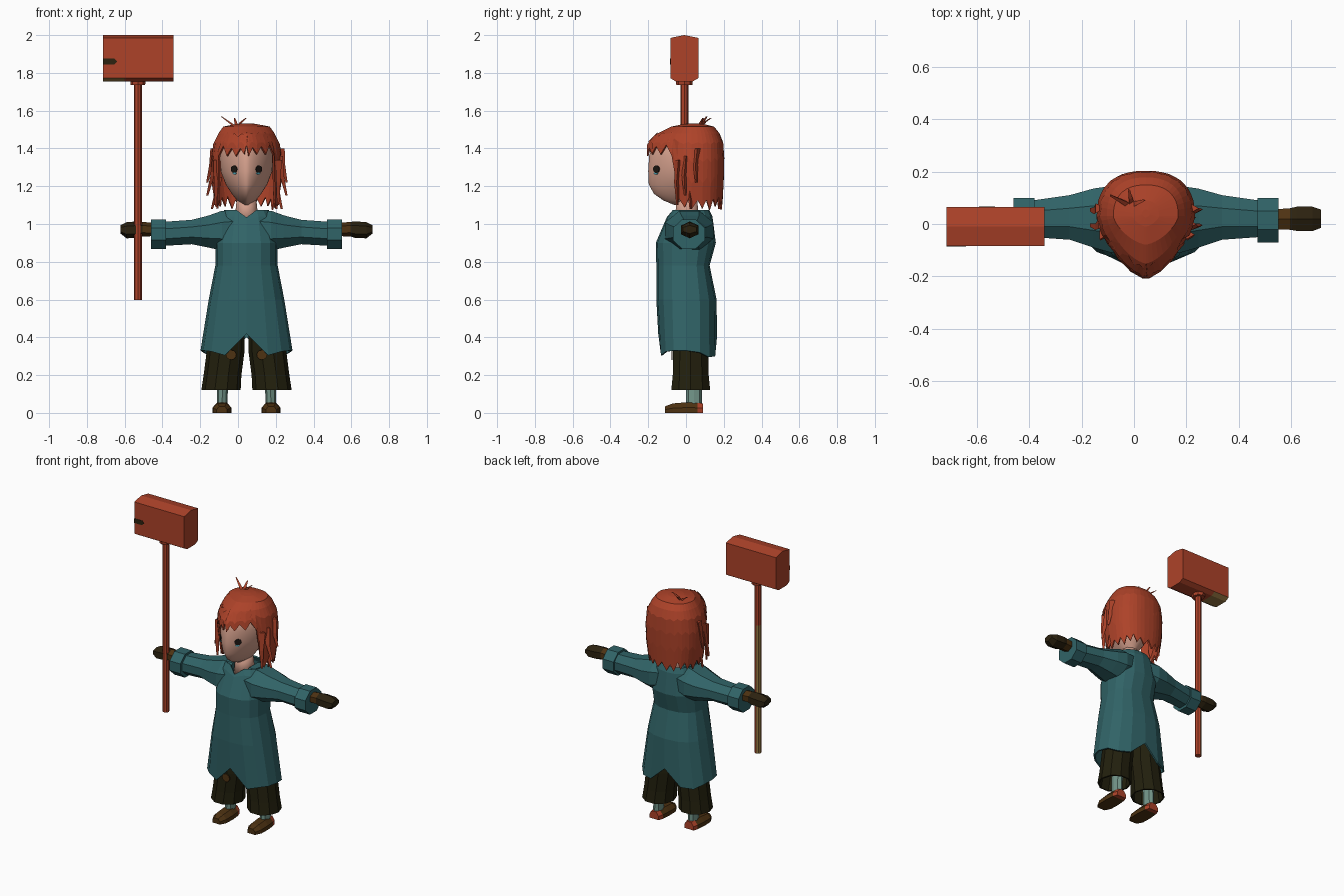
import bpy, bmesh, math, random
from mathutils import Vector

if "Cube" in bpy.data.objects:
    bpy.data.objects.remove(bpy.data.objects["Cube"])
random.seed(4)
CX = 0.045  # figure's own centre line
pi = math.pi


def mat(name, r, g, b):
    m = bpy.data.materials.new(name)
    m.diffuse_color = (r, g, b, 1)
    m.use_nodes = True
    m.node_tree.nodes["Principled BSDF"].inputs["Base Color"].default_value = m.diffuse_color
    return m


RED = mat("rust red", .42, .055, .022)
TEAL = mat("coat teal", .030, .125, .135)
OLIVE = mat("dark olive", .016, .014, .004)
BROWN = mat("leather brown", .075, .032, .006)
DARK = mat("dark brown", .025, .016, .005)
SKIN = mat("skin", .68, .36, .27)
SOCK = mat("sock green", .17, .30, .25)
BLACK = mat("eye black", .012, .008, .006)
CYAN = mat("eye cyan", .08, .40, .50)
TAN = mat("wood tan", .32, .19, .055)


def loft(name, rings, mats, caps=True, smooth=False, rule=None, thick=0):
    """Skin a list of equal-length closed rings; rule(centre, normal) picks the material."""
    bm = bmesh.new()
    vs = [[bm.verts.new(p) for p in r] for r in rings]
    n = len(rings[0])
    for a, b in zip(vs, vs[1:]):
        for i in range(n):
            bm.faces.new((a[i], a[(i + 1) % n], b[(i + 1) % n], b[i]))
    if caps:
        bm.faces.new(vs[0])
        bm.faces.new(vs[-1])
    bmesh.ops.recalc_face_normals(bm, faces=bm.faces)
    bm.normal_update()
    for f in bm.faces:
        f.smooth = smooth
        if rule:
            f.material_index = rule(f.calc_center_median(), f.normal)
    me = bpy.data.meshes.new(name)
    bm.to_mesh(me)
    bm.free()
    ob = bpy.data.objects.new(name, me)
    bpy.context.collection.objects.link(ob)
    for m in mats:
        me.materials.append(m)
    if thick:
        s = ob.modifiers.new("thickness", 'SOLIDIFY')
        s.thickness, s.offset = thick, -1
    return ob


def spow(v, e):
    return math.copysign(abs(v) ** e, v)


def oval(t, hw, yf, yb, mid=0, nf=2, nb=2):
    """Point on an oval with its own front and back depth and squareness."""
    c, s = math.cos(t), math.sin(t)
    e = 2 / (nf if s < 0 else nb)
    return CX + hw * spow(c, e), mid + spow(s, e) * (mid - yf if s < 0 else yb - mid)


def blend(table, z):
    """Interpolate rows (z, a, b, c) listed from top to bottom."""
    for p, q in zip(table, table[1:]):
        if z >= q[0]:
            k = (p[0] - z) / (p[0] - q[0])
            return [u + (v - u) * k for u, v in zip(p[1:], q[1:])]
    return list(table[-1][1:])


def ring_x(x, z0, z1, y0, y1, n=8):
    """Ring across the x axis filling the given z and y range."""
    k = math.cos(pi / n)
    ang = [2 * pi * (i + .5) / n for i in range(n)]
    return [(x, (y0 + y1) / 2 + math.cos(a) / k * (y1 - y0) / 2,
             (z0 + z1) / 2 + math.sin(a) / k * (z1 - z0) / 2) for a in ang]


def ring_z(x, y, z, rx, ry, n=8):
    return [(x + rx * math.cos(2 * pi * i / n), y + ry * math.sin(2 * pi * i / n), z) for i in range(n)]


def strand(name, pts, r):
    """Thin three-sided lock of hair ending in a point."""
    rings = [ring_z(*p, r * (1 - i / len(pts)), r * (1 - i / len(pts)), 3) for i, p in enumerate(pts)]
    loft(name, rings, [RED])


def plate(name, centre, normal, rx, rz, m, thick=.006):
    """Thin disc facing a horizontal normal."""
    nrm = Vector(normal).normalized()
    side = nrm.cross(Vector((0, 0, 1)))
    c = Vector(centre)
    ring = [side * (rx * math.cos(i * pi / 6)) + Vector((0, 0, rz * math.sin(i * pi / 6))) for i in range(12)]
    loft(name, [[c + p - nrm * thick / 2 for p in ring], [c + p + nrm * thick / 2 for p in ring]], [m])


# head and neck
HEAD = [(1.49, .06, -.08, .10), (1.44, .125, -.17, .15), (1.36, .14, -.195, .15), (1.28, .137, -.20, .14),
        (1.21, .11, -.197, .12), (1.16, .078, -.17, .09), (1.125, .05, -.12, .06), (1.10, .02, -.06, .05)]
loft("head", [[(*oval(2 * pi * i / 32, a, f, b, 0, 1.55), z) for i in range(32)] for z, a, f, b in HEAD],
     [SKIN], smooth=True)
loft("neck", [ring_z(CX, .005, 1.15, .05, .055, 10), ring_z(CX, .005, 1.0, .065, .07, 10)], [SKIN], smooth=True)

# eyes
for s in (-1, 1):
    ct = (.065 / .137) ** .775
    t = -math.acos(ct)
    x, y = oval(t, .137, -.2, .14, 0, 1.55)
    x = CX + s * (x - CX)
    plate("eye", (x, y, 1.29), (s * .7, -.7, 0), .023, .020, BLACK)
    plate("eye_glint", (x - s * .003, y - .003, 1.268), (s * .7, -.7, 0), .013, .006, CYAN)

# hair cap: short jagged fringe in front, long jagged sides and back
HAIR = [(1.53, .05, -.01, .09), (1.515, .125, -.08, .15), (1.47, .155, -.17, .185), (1.42, .178, -.207, .2),
        (1.34, .188, -.212, .203), (1.22, .185, -.20, .2), (1.06, .16, -.17, .19)]
N = 44
tips = []
for i in range(N):
    y = oval(2 * pi * i / N, .188, -.212, .2, .03, 1.5, 2.4)[1]
    jag = (i % 2) * .05 + random.uniform(-.012, .012)
    tips.append((1.36 if y < -.06 else 1.085) + jag)
rows = []
for k in (0, .035, .12, .24, .45, .7, 1):
    row = []
    for i in range(N):
        z = 1.53 - k * (1.53 - tips[i])
        if k < .2:
            z = 1.53 - k * .42
        elif k < .3:
            z = min(z, 1.44)
        row.append((*oval(2 * pi * i / N, *blend(HAIR, z), .03, 1.5, 2.4), z))
    rows.append(row)
hair = loft("hair", rows, [RED], caps=False, thick=.01)
loft("hair_crown", [rows[0], [(CX, .04, 1.532)] * 0 or [(CX + (x - CX) * .3, .04 + (y - .04) * .3, 1.533)
                                                        for x, y, z in rows[0]]], [RED])

# loose side locks and crown tufts
for s in (-1, 1):
    for dx, y, z0, z1, out in ((.17, .0, 1.36, 1.15, .04), (.165, -.04, 1.34, 1.10, .0),
                               (.18, .06, 1.40, 1.22, .03), (.15, .03, 1.25, 1.08, .035)):
        strand("side_lock", [(CX + s * dx, y, z0), (CX + s * (dx + out * .35), y - .01, (z0 + z1) / 2),
                             (CX + s * (dx + out), y - .005, z1)], .022)
for x, y, z in ((-.09, .11, 1.57), (-.02, .13, 1.56), (.04, .09, 1.56)):
    strand("crown_tuft", [(-.01, .07, 1.51), ((x - .01) / 2, (y + .07) / 2, 1.54), (x, y, z)], .014)

# coat body with notched hem and collar
COAT = [(1.08, .115, -.07, .12), (1.04, .135, -.10, .14), (.90, .165, -.16, .158), (.78, .165, -.157, .125),
        (.60, .20, -.157, .162), (.29, .25, -.14, .165)]
HEM = [.42, .305, .325, .33, .33, .32, .295, .30, .40]
rows = []
for z in (1.075, 1.04, .90, .78, .60, 0):
    row = []
    for i in range(16):
        k = min(i, 16 - i)
        zz = HEM[k] if z == 0 else (z - .04 if z > 1.05 and k == 0 else z - .02 if z == 1.04 and k == 0 else z)
        row.append((*oval(-pi / 2 + 2 * pi * i / 16, *blend(COAT, zz), 0, 2.5, 2.4), zz))
    rows.append(row)
loft("coat_body", rows, [TEAL], caps=False, thick=.01)

for s in (-1, 1):
    def X(d):
        return CX + s * d
    # sleeve and cuff
    loft("sleeve", [ring_x(X(d), *r) for d, *r in ((.06, .88, 1.07, -.10, .13), (.13, .86, 1.07, -.11, .145),
         (.20, .875, 1.045, -.09, .135), (.29, .893, 1.022, -.06, .11), (.43, .885, 1.012, -.05, .09))], [TEAL])
    loft("cuff", [ring_x(X(.425), .868, 1.025, -.07, .10), ring_x(X(.505), .868, 1.025, -.07, .10)], [TEAL])
    # gloved hand with darker fingers
    loft("hand", [ring_x(X(d), *r, 6) for d, *r in ((.48, .94, 1.0, -.02, .055), (.55, .94, 1.006, -.022, .06),
         (.575, .932, 1.008, -.026, .066), (.635, .93, 1.004, -.027, .066), (.667, .952, .99, -.015, .055))],
         [BROWN, DARK], rule=lambda c, n: int(abs(c.x - CX) > .56))
    # wide short trouser leg
    loft("trouser_leg", [ring_z(X(d), .025, z, rx, ry, 10) for d, z, rx, ry in
         ((.10, .52, .09, .09), (.11, .33, .10, .098), (.127, .2, .10, .1), (.135, .122, .104, .108))],
         [OLIVE], caps=False, thick=.01)
    plate("knee_patch", (X(.082), -.074, .307), (0, -1, 0), .028, .026, BROWN)
    # sock and shoe
    loft("sock", [ring_z(X(.13), .042, .03, .028, .042), ring_z(X(.12), .042, .35, .03, .042)], [SOCK])
    loft("shoe", [[(X(.13) - w, y, 0), (X(.13) + w, y, 0), (X(.13) + w, y, h * .5),
                   (X(.13) + w * .5, y, h), (X(.13) - w * .5, y, h), (X(.13) - w, y, h * .5)]
                  for y, w, h in ((-.11, .028, .035), (-.07, .048, .05), (.0, .05, .056), (.06, .044, .054),
                                  (.09, .034, .05))],
         [BROWN, RED], rule=lambda c, n: int(c.y > .06))

# mallet: head with ridged top and chamfered base, shaft and collar
HX, HY = -.53, -.009
PROFILE = [(-.074, 1.985), (0, 2.0), (.074, 1.985), (.074, 1.772), (.045, 1.755), (-.045, 1.755), (-.074, 1.772)]
loft("mallet_head", [[(x, HY + y, z) for y, z in PROFILE] for x in (-.714, -.60, -.342)], [RED, TAN],
     rule=lambda c, n: int(n.z < -.4 and c.x < -.6))
loft("mallet_shaft", [ring_z(HX, HY, z, .021, .021) for z in (.598, 1.46, 1.76)], [RED, TAN],
     rule=lambda c, n: int(n.y - n.x > .6 and c.z < 1.4))
loft("mallet_collar", [ring_z(HX, HY, 1.735, .038, .042), ring_z(HX, HY, 1.765, .042, .046)], [RED])
loft("mallet_dent", [[(x, y, z) for x, z in ((-.714, 1.845), (-.655, 1.845), (-.64, 1.86), (-.655, 1.875),
                                             (-.714, 1.875))] for y in (-.080, -.0855)], [DARK])
